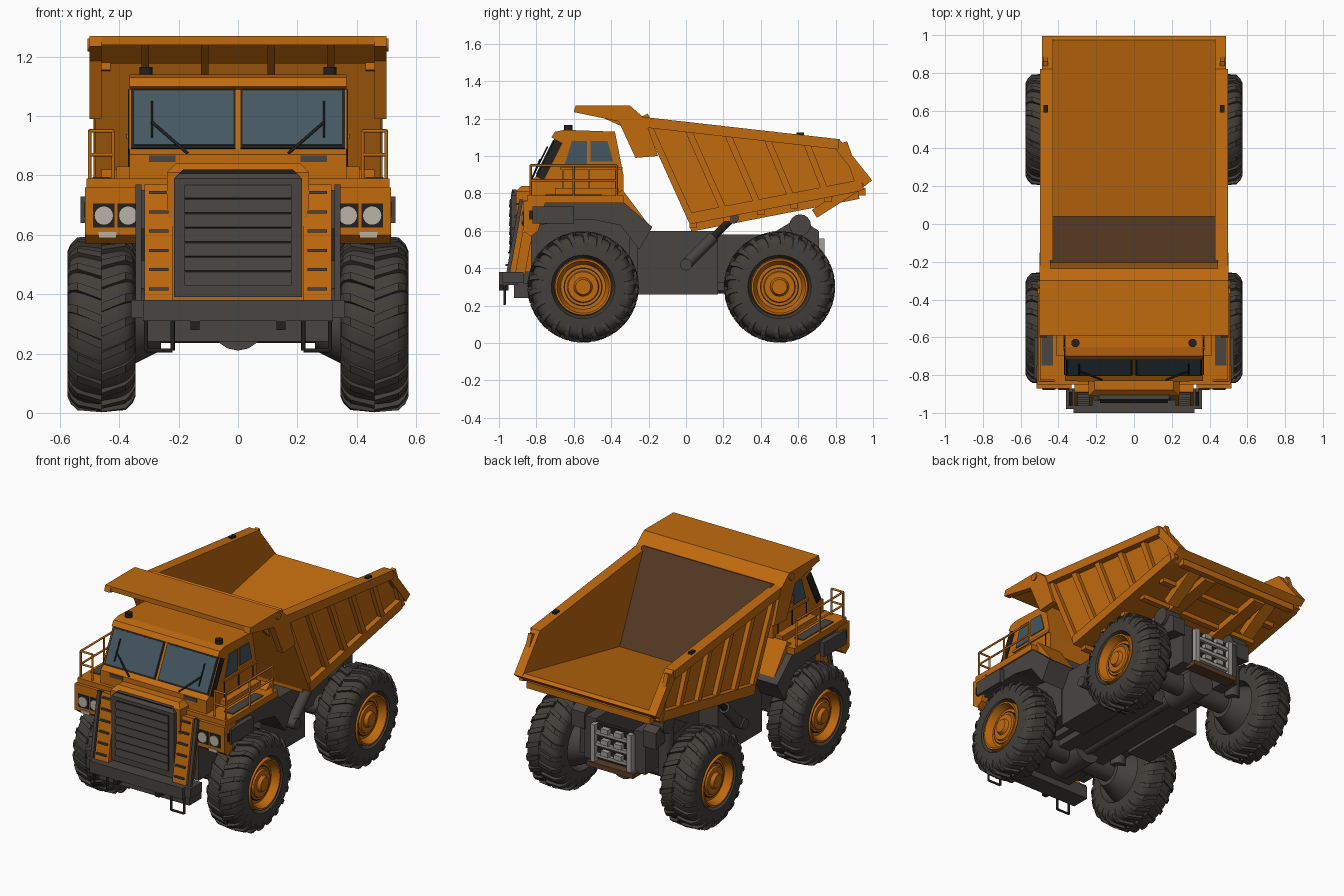
import bpy, bmesh
from math import sin, cos, pi, copysign
from mathutils import Vector

cube = bpy.data.objects.get("Cube")
if cube:
    bpy.data.objects.remove(cube)


def material(name, *colour):
    made = bpy.data.materials.new(name)
    made.use_nodes = True
    made.diffuse_color = (*colour, 1)
    made.node_tree.nodes["Principled BSDF"].inputs["Base Color"].default_value = (*colour, 1)
    return made


ORANGE = material("orange paint", .53, .145, .004)
GREY = material("frame grey", .065, .058, .052)
RUBBER = material("tyre rubber", .055, .05, .043)
BLACK = material("black trim", .016, .015, .014)
GLASS = material("blue glass", .058, .096, .12)
LAMP = material("lamp white", .5, .45, .38)
BROWN = material("liner brown", .105, .047, .02)
STEEL = material("bare steel", .36, .34, .31)


def finish(name, bm, colour, mirrored, smooth=False):
    bmesh.ops.recalc_face_normals(bm, faces=bm.faces)
    mesh = bpy.data.meshes.new(name)
    bm.to_mesh(mesh)
    bm.free()
    mesh.materials.append(colour)
    if smooth:
        mesh.shade_smooth()
        mesh.set_sharp_from_angle(angle=.6)
    part = bpy.data.objects.new(name, mesh)
    bpy.context.collection.objects.link(part)
    if mirrored:
        part.modifiers.new("mirror", "MIRROR")
    return part


def skin(bm, rings):
    """Bridge closed rings of points and cap both ends."""
    rings = [[bm.verts.new(point) for point in ring] for ring in rings]
    for near, far in zip(rings, rings[1:]):
        for i in range(len(near)):
            bm.faces.new((near[i - 1], near[i], far[i], far[i - 1]))
    bm.faces.new(rings[0])
    bm.faces.new(rings[-1])


def prism(name, profile, across, colour=ORANGE):
    """Extrude a (y, z) profile along x: a number is a centred half width, a pair is mirrored."""
    mirrored = isinstance(across, tuple)
    ends = across if mirrored else (-across, across)
    bm = bmesh.new()
    skin(bm, [[(x, y, z) for y, z in profile] for x in ends])
    return finish(name, bm, colour, mirrored)


def block(name, across, depth, height, colour=ORANGE):
    (front, back), (low, high) = depth, height
    return prism(name, [(front, low), (back, low), (back, high), (front, high)], across, colour)


def plank(name, start, end, thick, across, colour=ORANGE):
    """Straight slab in the (y, z) plane, thickened to the left of its direction."""
    start, end = Vector(start), Vector(end)
    side = (end - start).normalized().orthogonal() * thick
    return prism(name, [start, end, end + side, start + side], across, colour)


def tube(name, path, radius, colour=GREY, mirrored=True):
    bm = bmesh.new()
    for start, end in zip(path, path[1:]):
        start, end = Vector(start), Vector(end)
        run = end - start
        made = bmesh.ops.create_cone(bm, cap_ends=True, segments=16, radius1=radius, radius2=radius, depth=run.length)
        turn = run.to_track_quat("Z", "Y").to_matrix()
        for vert in made["verts"]:
            vert.co = turn @ vert.co + (start + end) / 2
    return finish(name, bm, colour, mirrored, smooth=True)


# Wheels: rounded tyre, chevron lugs, dished rim
TYRE_X, TYRE_RADIUS, TYRE_HALF, AXLE_Z = .46, .298, .115, .3


def around(x, radius, angle, y):
    return TYRE_X + x, y + radius * cos(angle), AXLE_Z + radius * sin(angle)


def lathe(name, profile, y, colour, steps=40):
    bm = bmesh.new()
    skin(bm, [[around(x, radius, 2 * pi * i / steps, y) for i in range(steps)] for x, radius in profile])
    finish(name, bm, colour, True, smooth=True)


def squared(value):
    return copysign(abs(value) ** .5, value)


def wheel(name, y):
    bulge = [pi * i / 12 for i in range(13)]
    tread = [(-TYRE_HALF * squared(cos(a)), .17 + .11 * squared(sin(a))) for a in bulge]
    lathe(name + "_tyre", [(-.05, .14), *tread, (.05, .14)], y, RUBBER)
    lathe(name + "_rim", [(.05, .16), (.115, .15), (.115, .14), (.07, .12), (.07, .09), (.09, .08), (.09, .05),
                          (.11, .04)], y, ORANGE)
    lathe(name + "_rim_gap", [(.06, .104), (.075, .104), (.075, .09)], y, BLACK)
    lathe(name + "_rim_plate", [(.06, .097), (.08, .097)], y, ORANGE)
    lathe(name + "_inner_hub", [(-.2, .09), (-.12, .13), (-.05, .16)], y, GREY)
    bm = bmesh.new()
    lugs, half = 22, .05
    for side in (-1, 1):
        for i in range(lugs):
            rings = []
            for inward in (0, .1, .3, 1):
                top = TYRE_RADIUS * (1 - .18 * (1 - inward) ** 6)
                angle = 2 * pi * (i + side / 4) / lugs + inward / 6
                x = side * TYRE_HALF * (1 - inward)
                rings.append([around(x, radius, angle + lean, y) for radius, lean in
                              ((top - .03, -half), (top, -half), (top, half), (top - .03, half))])
            skin(bm, rings)
    finish(name + "_lugs", bm, RUBBER, True)


FRONT_AXLE, REAR_AXLE = -.55, .5
wheel("front_wheel", FRONT_AXLE)
wheel("rear_wheel", REAR_AXLE)

# Chassis
block("frame_rail", (.13, .21), (-.9, .7), (.32, .58), GREY)
block("side_tank", (.17, .34), (-.26, .17), (.26, .6), GREY)
block("belly_plate", .17, (-.8, .3), (.28, .36), GREY)
block("engine_bay", .31, (-.83, -.3), (.36, .76), GREY)
for y in (FRONT_AXLE, REAR_AXLE):
    tube("axle", [(0, y, AXLE_Z), (.4, y, AXLE_Z)], .065)
    tube("differential", [(0, y - .12, AXLE_Z), (0, y + .12, AXLE_Z)], .09, mirrored=False)
    tube("suspension_strut", [(.27, y + .08, AXLE_Z), (.27, y + .08, .58)], .045)
tube("drive_shaft", [(0, FRONT_AXLE, AXLE_Z), (0, REAR_AXLE, AXLE_Z)], .035, mirrored=False)
tube("bed_pivot", [(.2, .61, .63), (.31, .61, .63)], .058)
prism("pivot_bracket", [(.4, .55), (.71, .5), (.71, .6), (.6, .67)], (.2, .29), GREY)

# Hoist rams
foot, head = Vector((.37, 0, .42)), Vector((.37, .25, .67))
tube("hoist_cylinder", [foot, foot.lerp(head, .6)], .032)
tube("hoist_rod", [foot, head], .02, BLACK)
for pin in (foot, head):
    tube("hoist_pin", [pin - Vector((.07, 0, 0)), pin + Vector((.04, 0, 0))], .032)

# Rear service rack
block("rack_back", .14, (.68, .71), (.34, .56), BLACK)
block("rack_post", (.11, .14), (.7, .74), (.32, .56), STEEL)
for z in (.36, .43, .5):
    block("rack_shelf", .11, (.7, .73), (z, z + .02), STEEL)
    block("rack_valve", (.02, .07), (.7, .74), (z + .02, z + .05), STEEL)
block("rack_foot", .16, (.67, .75), (.3, .33), BROWN)

# Front fenders, deck and lamps
DECK = .79
prism("wheel_arch", [(-.82, .62), (-.82, .75), (-.33, .75), (-.18, .62), (-.25, .5), (-.35, .63), (-.5, .66),
                     (-.65, .66)], (.3, .5), GREY)
block("arch_edge", (.5, .53), (-.82, -.6), (.64, .73), GREY)
block("deck", .51, (-.85, -.335), (.75, DECK))
block("deck_tread", (.43, .49), (-.75, -.45), (DECK, DECK + .005), GREY)
plank("rear_fender_slope", (-.34, .82), (-.19, .62), -.05, (.29, .46))
prism("lamp_box", [(-.79, .6), (-.83, .57), (-.87, .6), (-.87, .76), (-.75, .76)], (.33, .515))
for x in (.37, .452):
    block("lamp_frame", (x - .036, x + .036), (-.875, -.86), (.625, .705), BLACK)
    tube("head_lamp", [(x, -.86, .665), (x, -.88, .665)], .031, LAMP)
block("marker_lamp", (.41, .47), (-.875, -.86), (.59, .61), LAMP)
block("lamp_side_slot", (.51, .518), (-.84, -.78), (.66, .71), BLACK)

# Nose and grille, with chamfered upper corners
for name, half, low, high, depth, colour in (("hood", .24, .38, .84, (-.91, -.75), ORANGE),
                                             ("grille_frame", .215, .39, .82, (-.935, -.9), GREY)):
    nose = block(name, half, depth, (low, high), colour)
    bm = bmesh.new()
    bm.from_mesh(nose.data)
    corners = [e for e in bm.edges if all(abs(v.co.x) > half - .01 and v.co.z > .8 for v in e.verts)]
    bmesh.ops.bevel(bm, geom=corners, offset=.03, segments=1, affect="EDGES")
    bm.to_mesh(nose.data)
    bm.free()
block("grille_core", .18, (-.94, -.92), (.43, .77), BLACK)
for i in range(7):
    z = .43 + i * .049
    plank("grille_slat", (-.947, z), (-.942, z + .043), -.01, .18, GREY)

# Bumper and steps
block("bumper", .36, (-.98, -.87), (.32, .38), GREY)
block("bumper_face", .32, (-1, -.9), (.31, .38), GREY)
block("tow_hook", (.13, .16), (-1, -.95), (.28, .36), BLACK)
block("lower_crossmember", .31, (-.92, -.8), (.24, .32), GREY)
tube("hanging_step", [(x, -.97, z) for x, z in ((.22, .32), (.22, .21), (.31, .21), (.31, .32))], .007, BLACK)
stair_foot, stair_top = Vector((-.96, .38)), Vector((-.89, .77))
for x in (.22, .295):
    plank("stair_stringer", stair_foot, stair_top, -.05, (x, x + .02))
plank("stair_back", stair_foot, stair_top, -.1, (.23, .3))
plank("stair_handrail", stair_foot, stair_top, -.02, (.325, .345), GREY)
for i in range(6):
    y, z = stair_foot.lerp(stair_top, (i + .5) / 6)
    block("stair_tread", (.235, .3), (y - .01, y + .05), (z, z + .01), GREY)

# Cab
CAB = .365
sill, brow = Vector((-.8, .89)), Vector((-.7, 1.09))
WINDOW = (CAB, CAB + .005)
prism("cab", [(-.83, .77), (-.83, .87), sill, brow, (-.72, 1.1), (-.7, 1.13), (-.65, 1.14), (-.38, 1.13), (-.335, .9),
              (-.335, .77)], CAB)
plank("windscreen_seal", sill, brow, .004, (.008, CAB - .005), BLACK)
plank("windscreen", sill.lerp(brow, .05), sill.lerp(brow, .96), .008, (.015, CAB - .014), GLASS)
plank("windscreen_side", sill, brow, -.045, WINDOW, BLACK)
tube("wiper_arm", [(.17, -.825, .875), (.29, -.78, .98)], .005, BLACK)
tube("wiper_blade", [(.29, -.8, .93), (.29, -.74, 1.05)], .004, BLACK)
block("cab_vent", (.21, .3), (-.835, -.825), (.845, .867), GREY)
prism("door_window", [(-.65, .95), (-.61, 1.08), (-.53, 1.08), (-.53, .95)], WINDOW, GLASS)
prism("rear_side_window", [(-.51, .97), (-.51, 1.08), (-.42, 1.08), (-.39, .97)], WINDOW, GLASS)
for y in (-.66, -.52, -.38):
    block("door_seam", WINDOW, (y, y + .004), (DECK, .94), BLACK)
block("cab_belt", (CAB, CAB + .01), (-.67, -.34), (.925, .94))
block("cab_step", (CAB, .41), (-.7, -.36), (DECK, .83))
tube("roof_beacon", [(.31, -.63, 1.13), (.31, -.63, 1.165)], .022, BLACK)

# Deck railings
corners = [(.42, -.83), (.5, -.83), (.5, -.6), (.5, -.37)]
for z in (.87, .95):
    tube("deck_rail", [(x, y, z) for x, y in corners], .006, ORANGE)
for x, y in corners:
    tube("rail_post", [(x, y, DECK), (x, y, .95)], .006, ORANGE)

# Dump bed
BED, RIM = .455, .497
front_top, rear_top, tail = Vector((-.24, 1.21)), Vector((.82, 1.09)), Vector((.995, .87))
heel, low_rear = Vector((.02, .635)), Vector((.92, .81))
prism("bed_side", [front_top, rear_top, tail, low_rear, heel], (.43, BED))
plank("bed_top_rail", front_top, rear_top, -.055, (.43, RIM))
plank("bed_tail_rail", rear_top, tail, -.05, (.43, RIM - .01))
prism("bed_floor", [heel, low_rear, tail, tail + Vector((-.02, .015)), heel + Vector((.02, .06))], BED - .01)
plank("bed_lower_sill", heel, low_rear, .06, (BED, RIM - .01))
wall = plank("bed_front_wall", heel, front_top, -.04, BED - .01)
wall.data.materials.append(BROWN)
for face in wall.data.polygons:
    face.material_index = int(face.normal.y > .5)
for i in range(6):
    low, high = heel.lerp(low_rear, i / 5), front_top.lerp(rear_top, i / 5)
    plank("bed_side_rib", low, low.lerp(high, .92), -.035, (BED, RIM - .015))
    y, z = low
    block("bed_floor_rib", BED - .03, (y, y + .04), (z - .02, z + .02))
plank("bed_beam", heel, low_rear, -.04, (.15, .23))
plank("tail_bracket", (.7, .67), low_rear, .05, (.25, .33))

# Canopy over the cab
lip, crest, elbow, hip = (Vector(p) for p in ((-.59, 1.27), (-.3, 1.27), (-.22, 1.2), (-.15, 1)))
plank("canopy_roof", lip, crest, -.03, RIM - .005)
plank("canopy_slope", crest, elbow, -.03, RIM - .005)
side = [lip, crest, elbow, hip, (-.27, .99), (-.36, 1.185), (-.6, 1.235)]
prism("canopy_side", side, (.46, RIM + .003))
tube("canopy_boss", [(RIM, -.32, 1.24), (RIM + .01, -.32, 1.24)], .022, ORANGE)
for x in (.1, .3):
    prism("canopy_gusset", [lip, crest, elbow, hip, (-.28, 1.13)], (x, x + .025))
block("rail_latch", (BED, BED + .025), (.59, .63), (1.1, 1.125), BLACK)
